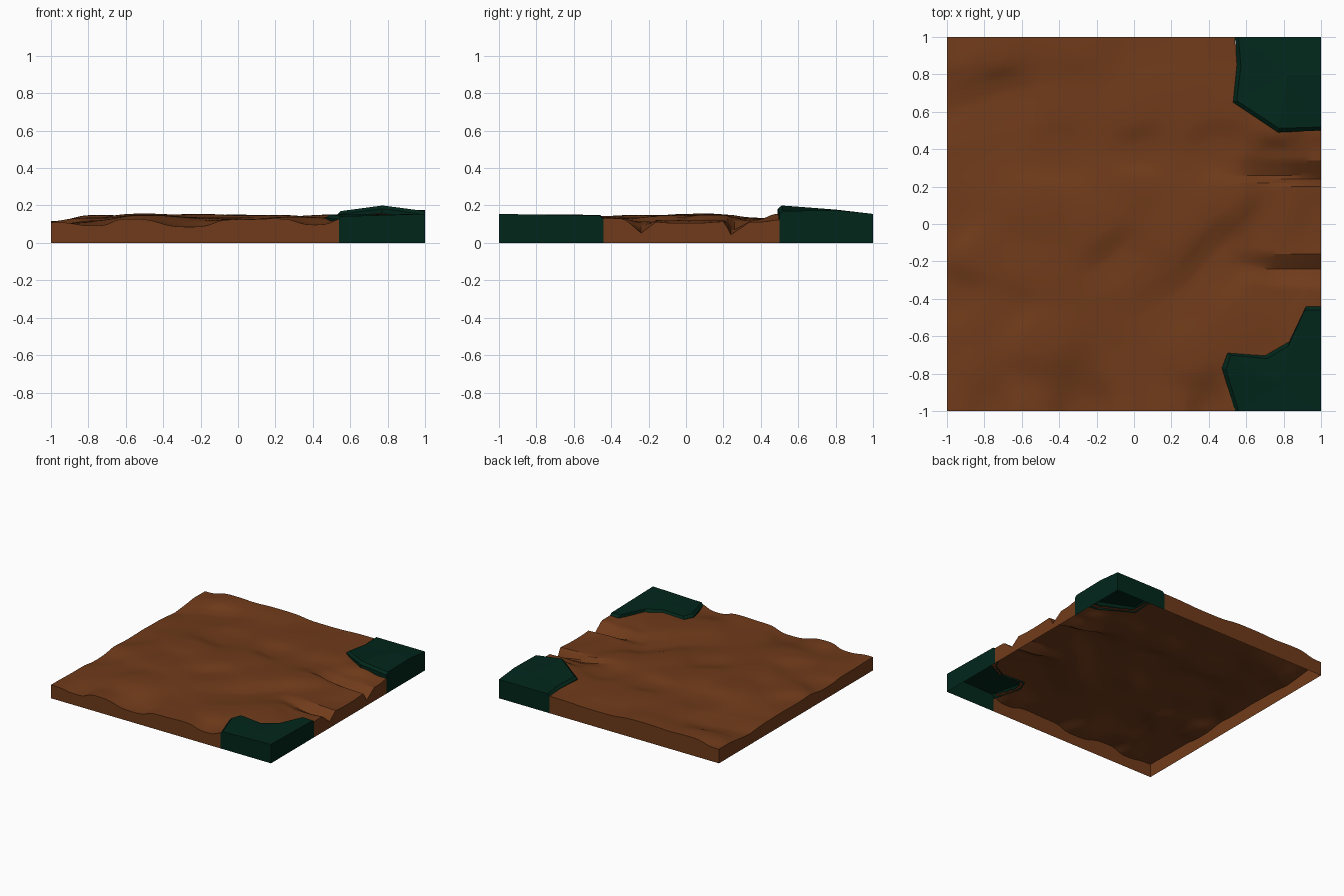
import bpy, bmesh, math
from mathutils import Vector

if "Cube" in bpy.data.objects:
    bpy.data.objects.remove(bpy.data.objects["Cube"])


def material(name, rgb):
    m = bpy.data.materials.new(name)
    m.diffuse_color = (*rgb, 1)
    m.use_nodes = True
    m.node_tree.nodes["Principled BSDF"].inputs["Base Color"].default_value = m.diffuse_color
    return m


EARTH = material("earth brown", (0.163, 0.044, 0.0106))
GRASS = material("dark grass green", (0.0005, 0.0195, 0.0108))

# Humps and hollows of the ground (x, y, height)
HILLS = [
    (-1, -1, .11), (-1, -.65, .105), (-1, -.4, .09), (-1, 0, .105), (-1, .4, .105),
    (-1, .65, .10), (-1, 1, .115), (-.75, -1, .09), (-.6, -1, .13), (-.25, -1, .085),
    (0, -1, .125), (.2, -1, .13), (.42, -1, .095), (.6, -1, .135), (-.75, .93, .15),
    (-.3, 1, .15), (.1, 1, .13), (.55, 1, .14), (-.7, .68, .118), (-.35, .65, .135),
    (-.8, -.15, .135), (-.5, .1, .157), (-.2, .02, .155), (0, .2, .152), (.2, -.05, .15),
    (.5, .14, .152), (.45, -.2, .122), (.15, -.42, .128), (-.05, -.2, .135), (-.5, -.6, .15),
    (-.5, -.25, .15), (-.72, -.48, .12), (.6, -.5, .14), (.3, -.7, .14), (0, -.8, .125),
    (1, 0, .105), (.75, .05, .12), (.75, .36, .112), (1, .38, .11), (.45, .40, .12),
    (.3, .62, .14), (0, .6, .145), (.05, .38, .122), (-.4, .38, .122), (1, -.42, .13),
    (.8, -.34, .12), (.77, .5, .16), (1, .52, .125), (.54, .64, .145)]

# Gullies: width to the south, width to the north, path (x, y, depth)
GULLIES = [
    (.09, .08, [(1, -.24, .07), (.75, -.24, .045), (.5, -.21, 0)]),
    (.035, .10, [(1, .24, .07), (.75, .25, .045), (.45, .26, 0)]),
    (.25, .11, [(.68, .08, 0), (.5, -.07, .014), (.28, -.33, .014), (-.1, -.56, 0)]),
    (.15, .10, [(.03, 0, 0), (-.15, -.2, .01), (-.35, -.3, 0)]),
    (.2, .13, [(-1.1, .57, .012), (-.7, .7, .012), (-.35, .78, 0)]),
]

# Grass patches: centre, then outline (x, y, height)
PATCHES = {
    "back_grass": ((.82, .8, .178), [
        (.54, 1, .155), (.55, .85, .16), (.53, .65, .17), (.77, .49, .20),
        (1, .5, .17), (1, .8, .175), (1, 1, .155)]),
    "front_grass": ((.78, -.86, .152), [
        (1, -1, .155), (1, -.44, .145), (.92, -.44, .15), (.83, -.63, .15),
        (.7, -.7, .147), (.5, -.69, .152), (.47, -.77, .152), (.54, -1, .142)]),
}


def gully(x, y, south, north, path):
    """Depth of a V-shaped gully along a path."""
    p, deepest = Vector((x, y)), 0
    for a, b in zip(path, path[1:]):
        pa, ab = Vector(a[:2]), Vector(b[:2]) - Vector(a[:2])
        t = min(max((p - pa).dot(ab) / ab.length_squared, 0), 1)
        off = p - pa - ab * t
        width = north if ab.x * off.y - ab.y * off.x < 0 else south
        if ab.x > 0:
            width = south + north - width
        depth = (a[2] + (b[2] - a[2]) * t) * max(0, 1 - off.length / width)
        deepest = max(deepest, depth)
    return deepest


def height(x, y):
    total = weight = 0
    for hx, hy, hz in HILLS:
        w = 1 / ((x - hx) ** 2 + (y - hy) ** 2 + .005) ** 1.8
        total += w * hz
        weight += w
    return total / weight - sum(gully(x, y, *g) for g in GULLIES)


def inside(x, y, poly):
    hit = False
    for (ax, ay, _), (bx, by, _) in zip(poly, poly[1:] + poly[:1]):
        if (ay > y) != (by > y) and x < (bx - ax) * (y - ay) / (by - ay) + ax:
            hit = not hit
    return hit


def same_side(a, b):
    return any(abs(a[i]) > .999 and abs(a[i] - b[i]) < .001 for i in (0, 1))


def finish(bm, name, mat):
    bmesh.ops.recalc_face_normals(bm, faces=bm.faces)
    top = max(bm.faces, key=lambda f: abs(f.normal.z) * f.calc_area())
    if top.normal.z < 0:
        bmesh.ops.reverse_faces(bm, faces=bm.faces)
    me = bpy.data.meshes.new(name)
    bm.to_mesh(me)
    bm.free()
    me.materials.append(mat)
    ob = bpy.data.objects.new(name, me)
    bpy.context.collection.objects.link(ob)
    return ob


# Ground sheet, holed under the grass, with side walls and an open bottom
bm = bmesh.new()
bmesh.ops.create_grid(bm, x_segments=100, y_segments=100, size=1)
for v in bm.verts:
    v.co.z = height(v.co.x, v.co.y)
hidden = []
for f in bm.faces:
    c = f.calc_center_median().xy
    border = max(abs(c.x), abs(c.y)) > .98
    probes = [c] if border else [c + Vector((i, j)) for i in (-.02, .02) for j in (-.02, .02)]
    if any(all(inside(q.x, q.y, o) for q in probes) or
           (not border and max(abs(c.x), abs(c.y)) > .96 and inside(c.x, c.y, o))
           for _, o in PATCHES.values()):
        hidden.append(f)
bmesh.ops.delete(bm, geom=hidden, context='FACES')
rim = [e for e in bm.edges if e.is_boundary and same_side(e.verts[0].co, e.verts[1].co)]
walls = bmesh.ops.extrude_edge_only(bm, edges=rim)
for v in walls["geom"]:
    if isinstance(v, bmesh.types.BMVert):
        v.co.z = 0
ground = finish(bm, "ground", EARTH)
bpy.context.view_layer.objects.active = ground
ground.select_set(True)
bpy.ops.object.shade_smooth_by_angle(angle=math.radians(25))

# Grass patches: raised cap, bevelled lip, skirt, and walls on the tile edge
for name, (mid, outline) in PATCHES.items():
    bm = bmesh.new()
    centre = bm.verts.new(mid)
    cap, lip = [], []
    for p in outline:
        inward = (Vector(mid).xy - Vector(p).xy).normalized() * .022
        x = p[0] if abs(p[0]) > .999 else p[0] + inward.x
        y = p[1] if abs(p[1]) > .999 else p[1] + inward.y
        cap.append(bm.verts.new((x, y, p[2])))
        lip.append(bm.verts.new((p[0], p[1], p[2] - .018)))
    n = len(outline)
    for i in range(n):
        j = (i + 1) % n
        bm.faces.new((centre, cap[i], cap[j]))
        bm.faces.new((cap[i], lip[i], lip[j], cap[j]))
        outer = same_side(outline[i], outline[j])
        a, b = (bm.verts.new((x, y, 0 if outer else min(height(x, y), z - .02) - .012))
                for x, y, z in (outline[i], outline[j]))
        bm.faces.new((lip[i], a, b, lip[j]))
    finish(bm, name, GRASS)
